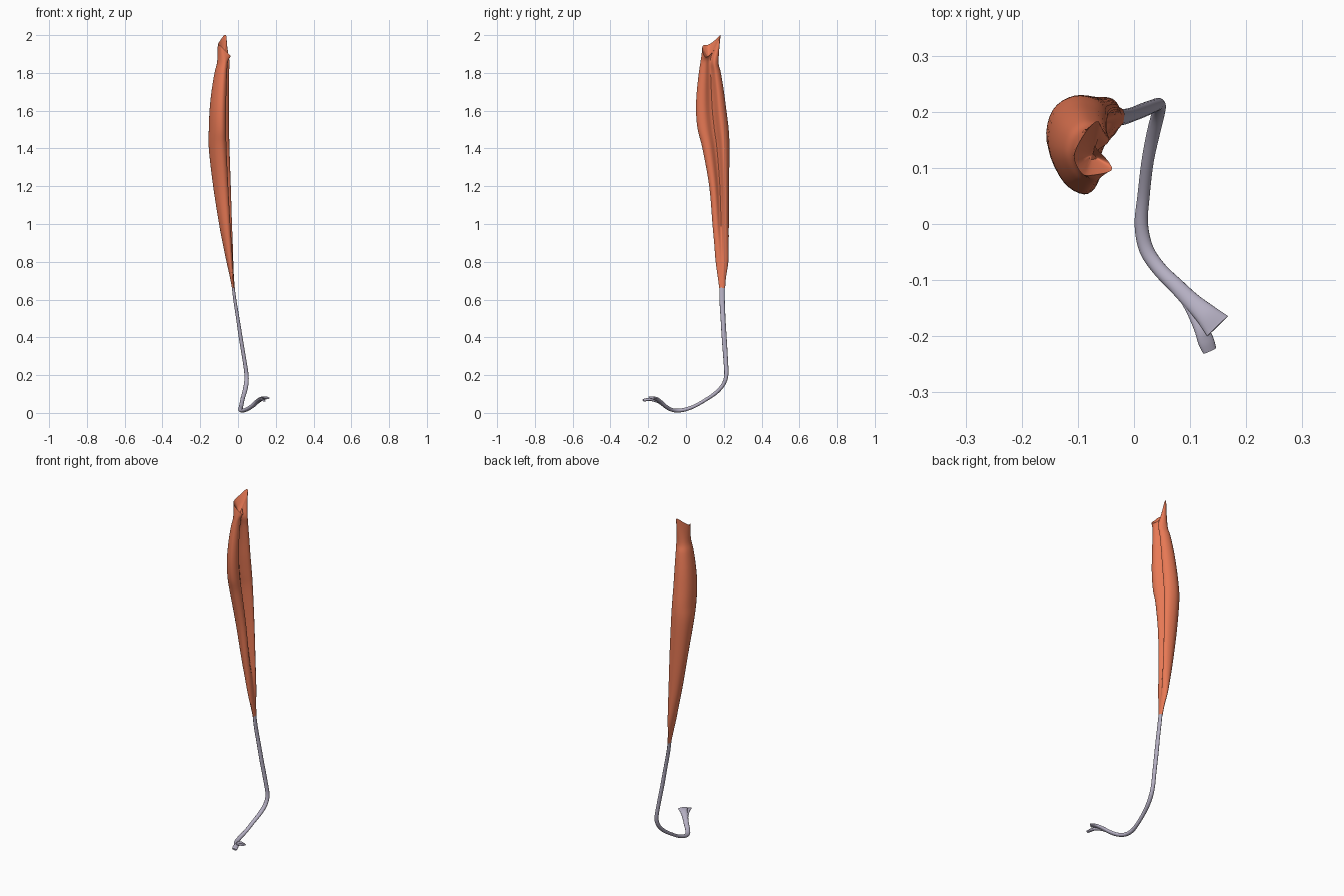
import bpy, bmesh, math
from mathutils import Vector

if "Cube" in bpy.data.objects:
    bpy.data.objects.remove(bpy.data.objects["Cube"])


def material(name, color):
    m = bpy.data.materials.new(name)
    m.diffuse_color = (*color, 1)
    m.use_nodes = True
    m.node_tree.nodes["Principled BSDF"].inputs["Base Color"].default_value = m.diffuse_color
    return m


def spline(pts, steps, closed=False):
    """Smooth curve through the points (Catmull-Rom)."""
    n, out = len(pts), []
    for i in range(n if closed else n - 1):
        ids = [i - 1, i, i + 1, i + 2]
        ids = [k % n if closed else min(max(k, 0), n - 1) for k in ids]
        a, b, c, d = (pts[k] for k in ids)
        for s in range(steps):
            t = s / steps
            out.append(b + (c - a) * (t / 2) + (a * 2 - b * 5 + c * 4 - d) * (t * t / 2)
                       + (b * 3 - a - c * 3 + d) * (t ** 3 / 2))
    if not closed:
        out.append(pts[-1].copy())
    return out


def loft(name, rings, mat, angle=50):
    """Skin a list of equal rings and close both ends."""
    bm = bmesh.new()
    rows = [[bm.verts.new(p) for p in r] for r in rings]
    n = len(rows[0])
    for a, b in zip(rows, rows[1:]):
        for i in range(n):
            j = (i + 1) % n
            bm.faces.new((a[i], a[j], b[j], b[i]))
    for row in (rows[0], rows[-1]):
        mid = bm.verts.new(sum((v.co for v in row), Vector()) / n)
        for i in range(n):
            bm.faces.new((row[i], row[(i + 1) % n], mid))
    bmesh.ops.recalc_face_normals(bm, faces=bm.faces)
    me = bpy.data.meshes.new(name)
    bm.to_mesh(me)
    bm.free()
    me.materials.append(mat)
    ob = bpy.data.objects.new(name, me)
    bpy.context.collection.objects.link(ob)
    bpy.ops.object.select_all(action='DESELECT')
    ob.select_set(True)
    bpy.context.view_layer.objects.active = ob
    bpy.ops.object.shade_smooth_by_angle(angle=math.radians(angle))
    return ob


def strap(name, nodes, mat, sides=16):
    """Sweep an oval along nodes (x, y, z, half width, half thickness)."""
    path = spline([Vector(n[:3]) for n in nodes], 6)
    size = spline([Vector((n[3], n[4], 0)) for n in nodes], 6)
    side, rings = Vector((1, 0, 0)), []
    for i, p in enumerate(path):
        t = (path[min(i + 1, len(path) - 1)] - path[max(i - 1, 0)]).normalized()
        side = (side - t * side.dot(t)).normalized()
        up = t.cross(side)
        rings.append([p + side * size[i].x * math.cos(k * math.tau / sides)
                      + up * size[i].y * math.sin(k * math.tau / sides)
                      for k in range(sides)])
    return loft(name, rings, mat)


red = material("muscle_red", (0.80, 0.19, 0.09))
pale = material("tendon_grey", (0.46, 0.43, 0.54))

# Muscle belly: bean-shaped section with a groove on the inner (+x) side
BEAN = [(.6, 0), (.25, .13), (0, .48), (.1, .83), (.45, 1), (.85, .95),
        (1, .76), (.58, .54), (.84, .3), (.82, .1)]
OVAL = [(.6, 0), (.25, .1), (0, .5), (.12, .83), (.45, 1), (.8, .9),
        (1, .65), (.99, .5), (.95, .3), (.82, .1)]
# z, x min, x max, y min, y max, groove strength
STATIONS = [(.66, -.032, -.017, .176, .207, 0), (.72, -.043, -.022, .168, .212, 0),
            (.80, -.061, -.025, .157, .224, .2), (.90, -.081, -.028, .149, .226, .5),
            (1.0, -.100, -.032, .140, .226, .8), (1.2, -.131, -.039, .123, .227, 1),
            (1.4, -.154, -.046, .087, .229, 1), (1.5, -.154, -.048, .062, .225, 1),
            (1.6, -.150, -.049, .053, .213, 1), (1.7, -.140, -.049, .057, .200, 1),
            (1.8, -.124, -.048, .068, .184, .9), (1.86, -.110, -.045, .077, .172, .8)]
rings = []
for z, x0, x1, y0, y1, g in STATIONS:
    rings.append([Vector((x0 + (x1 - x0) * (o[0] + (b[0] - o[0]) * g),
                          y0 + (y1 - y0) * (o[1] + (b[1] - o[1]) * g), z))
                  for b, o in zip(BEAN, OVAL)])
# Torn upper rim, rising to a flap at the back
rim = [Vector(p) for p in [
    (-.075, .087, 1.925), (-.093, .090, 1.945), (-.107, .120, 1.95), (-.092, .155, 1.975),
    (-.072, .180, 2.0), (-.061, .180, 1.99), (-.062, .157, 1.935), (-.070, .140, 1.91),
    (-.046, .112, 1.885), (-.041, .095, 1.892)]]
rings.append(rim)
columns = [spline(list(col), 5) for col in zip(*rings)]
skin = [spline(list(r), 4, closed=True) for r in zip(*columns)]
# Hollow inside the rim
pit = Vector((-.074, .122, 1.875))
for f in (.12, .45, .8):
    skin.append([p.lerp(pit, f) for p in skin[len(columns[0]) - 1]])
loft("muscle_belly", skin, red)

# Long tendon: down the leg, round the heel bend, under the foot
strap("long_tendon", [
    (-.029, .190, .70, .007, .014), (-.017, .191, .60, .008, .014),
    (-.001, .196, .50, .009, .013), (.014, .202, .40, .010, .013),
    (.034, .210, .28, .010, .012), (.045, .213, .20, .011, .011),
    (.043, .197, .150, .012, .010), (.034, .160, .108, .012, .010),
    (.024, .110, .073, .011, .009), (.017, .050, .038, .011, .009),
    (.013, 0, .019, .012, .010), (.022, -.045, .012, .013, .010),
    (.045, -.080, .018, .013, .010), (.075, -.110, .036, .014, .010),
    (.102, -.137, .060, .016, .010), (.127, -.160, .076, .020, .009),
    (.149, -.182, .081, .026, .006)], pale)

# Second slip of the splayed tendon end
strap("tendon_slip", [
    (.075, -.112, .036, .008, .007), (.100, -.147, .059, .011, .008),
    (.119, -.185, .071, .013, .008), (.128, -.208, .070, .015, .007),
    (.135, -.226, .066, .013, .005)], pale)
